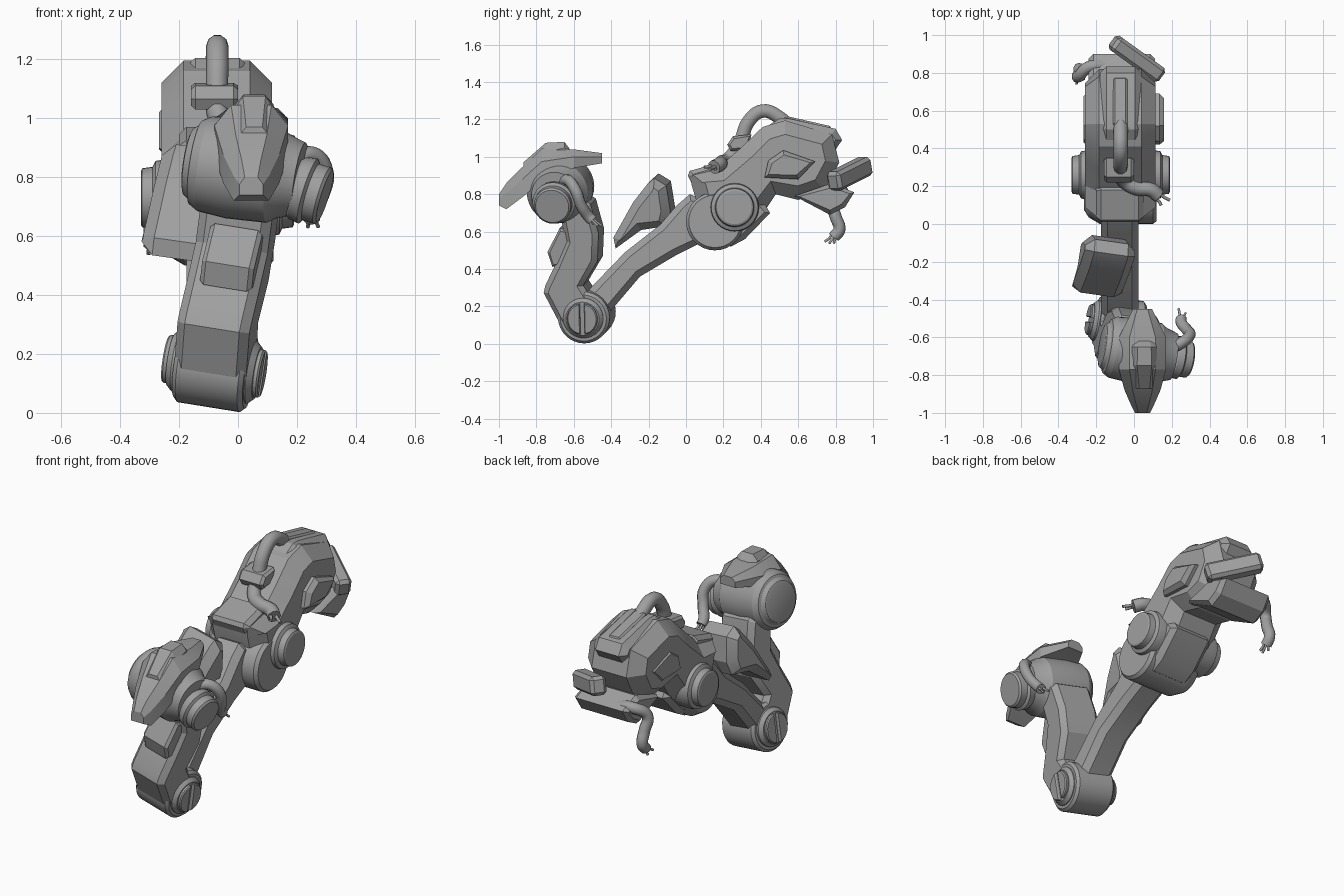
import bpy, bmesh
from math import radians, cos, sin, pi
from mathutils import Matrix, Vector

if "Cube" in bpy.data.objects:
    bpy.data.objects.remove(bpy.data.objects["Cube"])

grey = bpy.data.materials.new("plain grey")
grey.use_nodes = True
grey.diffuse_color = (0.35, 0.35, 0.35, 1)
grey.node_tree.nodes["Principled BSDF"].inputs["Base Color"].default_value = (0.35, 0.35, 0.35, 1)

MID = -0.08                                   # middle plane of the limb in x
PIVOT = Vector((MID, -0.53, 0.158))           # elbow joint


def turn(axis, degrees):
    return Matrix.Rotation(radians(degrees), 4, axis)


def about(point, rot):
    return Matrix.Translation(point) @ rot @ Matrix.Translation(-Vector(point))


STILL = Matrix.Identity(4)
FORE = about(PIVOT, turn('Z', -9) @ turn('Y', 9))


def finish(name, bm, matrix=STILL):
    bmesh.ops.recalc_face_normals(bm, faces=bm.faces)
    mesh = bpy.data.meshes.new(name)
    bm.to_mesh(mesh)
    bm.free()
    mesh.transform(matrix)
    mesh.polygons.foreach_set("use_smooth", [True] * len(mesh.polygons))
    mesh.set_sharp_from_angle(angle=radians(20))
    mesh.materials.append(grey)
    bpy.context.collection.objects.link(bpy.data.objects.new(name, mesh))


def bridge(bm, rings):
    """Skin rings of equal length and close both ends."""
    loops = [[bm.verts.new(p) for p in ring] for ring in rings]
    n = len(loops[0])
    for a, b in zip(loops, loops[1:]):
        for i in range(n):
            j = (i + 1) % n
            bm.faces.new((a[i], a[j], b[j], b[i]))
    return [bm.faces.new(loops[0][::-1]), bm.faces.new(loops[-1])]


def prism(name, profile, x0, x1, chamfer=0.03, matrix=STILL):
    """Side profile (y, z) pulled along x, with chamfered sides."""
    bm = bmesh.new()
    caps = bridge(bm, [[(x, y, z) for y, z in profile] for x in (x0 + chamfer, x1 - chamfer)])
    bmesh.ops.recalc_face_normals(bm, faces=bm.faces)
    for cap in caps:
        bmesh.ops.inset_region(bm, faces=[cap], thickness=chamfer, depth=chamfer)
    finish(name, bm, matrix)


def drum(name, y, z, steps, matrix=STILL, sides=32):
    """Turned part on an x axis from (x, radius) steps."""
    bm = bmesh.new()
    bridge(bm, [[(x, y + r * cos(2 * pi * i / sides), z + r * sin(2 * pi * i / sides))
                 for i in range(sides)] for x, r in steps])
    finish(name, bm, matrix)


def shell(name, x, stations):
    """Six-sided sections along y: (y, top, bottom, half width)."""
    bm = bmesh.new()
    bridge(bm, [[(x - w, y, b), (x - w, y, t - 0.4 * (t - b)), (x - w * 0.55, y, t),
                 (x + w * 0.55, y, t), (x + w, y, t - 0.4 * (t - b)), (x + w, y, b)]
                for y, t, b, w in stations])
    finish(name, bm)


def beam(name, a, b, width, height):
    """Chamfered bar between two points."""
    a, b = Vector(a), Vector(b)
    bm = bmesh.new()
    bmesh.ops.create_cube(bm, size=1)
    bmesh.ops.scale(bm, vec=(width, height, (b - a).length), verts=bm.verts)
    bmesh.ops.bevel(bm, geom=bm.edges[:], offset=0.018, segments=1, affect='EDGES')
    aim = (b - a).to_track_quat('Z', 'Y').to_matrix().to_4x4()
    finish(name, bm, Matrix.Translation((a + b) / 2) @ aim)


def tube(name, points, radius):
    curve = bpy.data.curves.new(name, 'CURVE')
    curve.dimensions = '3D'
    curve.bevel_depth, curve.bevel_resolution = radius, 3
    curve.use_fill_caps = True
    curve.resolution_u = 6
    spline = curve.splines.new('BEZIER')
    spline.bezier_points.add(len(points) - 1)
    for knot, p in zip(spline.bezier_points, points):
        knot.co = p
        knot.handle_left_type = knot.handle_right_type = 'AUTO'
    curve.materials.append(grey)
    bpy.context.collection.objects.link(bpy.data.objects.new(name, curve))


def hose(name, points, radius):
    """Hose with three loose wires at its cut end."""
    tube(name, points, radius)
    end = Vector(points[-1])
    way = (end - Vector(points[-2])).normalized()
    for i, side in enumerate(((0.5, 0, 0), (-0.3, 0.5, 0), (-0.3, -0.5, 0.2))):
        off = Vector(side) * radius
        tube(f"{name}_wire_{i + 1}", [end + off - way * 0.01, end + off + way * 0.015,
                                      end + off * 1.5 + way * 0.04], radius * 0.22)


# Forearm, with elbow drum and front plate
prism("forearm", [(-.745, .29), (-.735, .33), (-.68, .44), (-.62, .57), (-.65, .75), (-.6, .85),
                  (-.48, .77), (-.44, .61), (-.45, .46), (-.53, .33), (-.45, .2), (-.48, .06),
                  (-.53, .025), (-.64, .08)], MID - .12, MID + .13, .03, FORE)
prism("forearm_plate", [(-.695, .43), (-.72, .51), (-.65, .64), (-.58, .62), (-.6, .45)],
      MID - .07, MID + .11, .015, FORE)
drum("elbow_drum", PIVOT.y, PIVOT.z, [(MID - .12, .125), (MID - .105, .14),
                                      (MID + .11, .14), (MID + .125, .125)], FORE)
for side, label in ((-1, "right"), (1, "left")):
    drum(f"elbow_cap_{label}", PIVOT.y, PIVOT.z,
         [(MID + side * .1, .11), (MID + side * .13, .108), (MID + side * .15, .09)], FORE)
    # Two half discs leave a slot between them
    for half in (-1, 1):
        arc = [(PIVOT.y + half * (.012 + .07 * sin(pi * i / 12)), PIVOT.z - .082 * cos(pi * i / 12))
               for i in range(13)]
        ends = sorted((MID + side * .145, MID + side * .168))
        prism(f"elbow_cap_half_{label}_{half + 2}", arc, *ends, .006, FORE)

# Head drum, side knob and crest
HY, HZ = -.655, .825
drum("head_drum", HY, HZ + .01, [(-.26, .1), (-.255, .115), (-.235, .13), (-.23, .145), (-.2, .163),
                                 (-.1, .172), (.04, .165), (.07, .145), (.13, .125)], FORE)
drum("head_knob", HY, HZ - .02, [(.1, .085), (.13, .11), (.165, .115), (.175, .1), (.215, .1),
                                 (.225, .09)], FORE @ about((.12, HY, HZ - .02), turn('Y', 8)))
shell("head_crest", .045, [(-1, .8, .74, .04), (-.96, .86, .72, .06), (-.88, .94, .78, .095),
                           (-.77, 1.045, .87, .125), (-.6, 1.04, .94, .125), (-.45, 1.02, .965, .05)])
shell("crest_hatch", .055, [(-.87, .97, .9, .05), (-.75, 1.075, .95, .07),
                            (-.65, 1.08, 1, .065), (-.62, 1.04, 1, .055)])
hose("head_hose", [(.19, -.66, .86), (.25, -.63, .875), (.295, -.59, .82), (.28, -.56, .74),
                   (.25, -.52, .68), (.25, -.5, .66)], .03)

# Upper arm link and the angled block on it
prism("arm_link", [(-.58, .08), (-.45, .12), (-.246, .36), (-.05, .476), (.1, .55), (.15, .75),
                   (.02, .8), (-.05, .74), (-.14, .636), (-.326, .49), (-.5, .31), (-.6, .2)],
      MID - .095, MID + .105, .035)
prism("link_block", [(-.38, .58), (-.27, .77), (-.19, .87), (-.155, .9), (-.09, .86), (-.07, .72),
                     (-.1, .64), (-.23, .62), (-.37, .52)], -.29, -.02, .045,
      about((-.15, -.2, .7), turn('Z', -8) @ turn('Y', 8)))

# Shoulder drums and bracket
drum("shoulder_drum", .155, .655, [(-.265, .08), (-.24, .12), (-.18, .155), (.1, .155), (.12, .14)])
drum("shoulder_hub", .26, .73, [(-.33, .09), (-.325, .1), (-.29, .105), (-.28, .125), (-.25, .13),
                                (.11, .13), (.14, .125), (.15, .105), (.185, .1), (.19, .09)])
prism("shoulder_bracket", [(.1, .6), (.24, .52), (.315, .56), (.45, .7), (.42, .75), (.3, .85)],
      -.19, .09, .03)

# Main body
prism("body", [(.03, .85), (.03, .91), (.17, .94), (.29, 1.045), (.41, 1.16), (.53, 1.195),
               (.78, 1.12), (.82, .97), (.74, .82), (.6, .77), (.48, .8), (.4, .68), (.22, .6),
               (.08, .68)], -.26, .115, .075)
prism("top_shell", [(.38, 1.13), (.5, 1.205), (.55, 1.205), (.8, 1.15), (.835, 1.09), (.8, 1.04),
                    (.45, 1.08)], -.18, .04, .035)
prism("top_ridge", [(.5, 1.19), (.53, 1.22), (.77, 1.165), (.78, 1.14)], -.11, -.035, .01)
prism("front_panel", [(.01, .9), (.02, .925), (.18, .97), (.23, .93), (.05, .82)], -.2, .05, .025)
HEX = [(.44, .98), (.52, 1.035), (.69, .975), (.6, .88), (.42, .89)]
prism("side_boss_left", HEX, .05, .16, .025)
prism("side_boss_right", HEX, -.268, -.2, .015)

# Rear bar, rear plate and top collar
beam("rear_bar", (-.11, .965, .955), (.14, .785, .865), .09, .105)
prism("rear_plate", [(.58, .79), (.78, .86), (.9, .81), (.85, .73), (.77, .69)], -.24, .11, .025)
prism("hose_collar", [(.22, 1.065), (.25, 1.11), (.35, 1.12), (.33, 1.04), (.24, 1.03)], -.16, 0, .015)

# Body hoses
hose("top_hose", [(-.07, .56, 1.15), (-.07, .5, 1.21), (-.07, .41, 1.245), (-.07, .335, 1.19),
                  (-.07, .29, 1.08), (-.055, .23, .99), (.01, .19, .97), (.09, .18, .96),
                  (.13, .15, .945)], .038)
hose("rear_hose", [(-.14, .84, .8), (-.24, .83, .81), (-.295, .78, .76), (-.29, .8, .68),
                   (-.29, .82, .61), (-.29, .79, .57)], .032)
